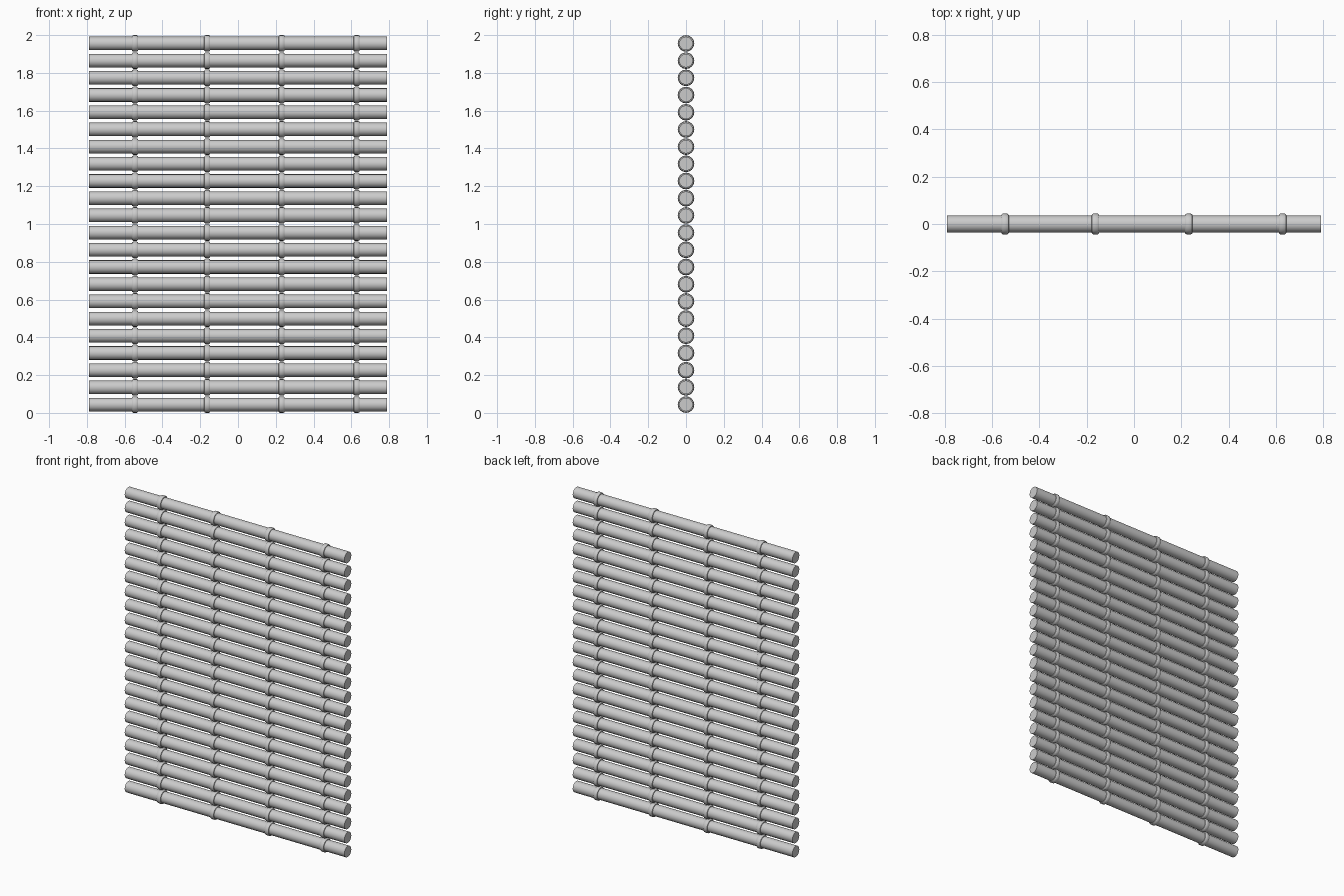
import bpy, bmesh, math

if "Cube" in bpy.data.objects:
    bpy.data.objects.remove(bpy.data.objects["Cube"])

COUNT = 22           # canes stacked vertically
HALF = 0.79          # half length of a cane
R, RING = 0.036, 0.044
SIDES = 16
NODES = (-0.545, -0.163, 0.231, 0.628)

# Cane profile along x: straight tube with a rounded swelling at every node
profile = [(-HALF, R)]
for n in NODES:
    profile += [(n - 0.016, R), (n - 0.015, 0.040), (n - 0.009, RING),
                (n + 0.009, RING), (n + 0.015, 0.040), (n + 0.016, R)]
profile.append((HALF, R))


def make_cane_mesh():
    bm = bmesh.new()
    loops = []
    for x, r in profile:
        loops.append([bm.verts.new((x, r * math.sin(2 * math.pi * i / SIDES),
                                    r * math.cos(2 * math.pi * i / SIDES)))
                      for i in range(SIDES)])
    for a, b in zip(loops, loops[1:]):
        for i in range(SIDES):
            j = (i + 1) % SIDES
            bm.faces.new((a[i], a[j], b[j], b[i]))
    # flat cut ends
    bm.faces.new(loops[0])
    bm.faces.new(loops[-1])
    bmesh.ops.recalc_face_normals(bm, faces=bm.faces)
    mesh = bpy.data.meshes.new("bamboo_cane")
    bm.to_mesh(mesh)
    bm.free()
    return mesh


# Evenly spaced canes sharing one mesh
mesh = make_cane_mesh()
step = (2 - 2 * RING) / (COUNT - 1)
for k in range(COUNT):
    cane = bpy.data.objects.new(f"bamboo_cane_{k + 1:02d}", mesh)
    cane.location.z = RING + k * step
    bpy.context.collection.objects.link(cane)

# Smooth sides, sharp ends and node edges
mesh.shade_smooth()
mesh.set_sharp_from_angle(angle=math.radians(40))
